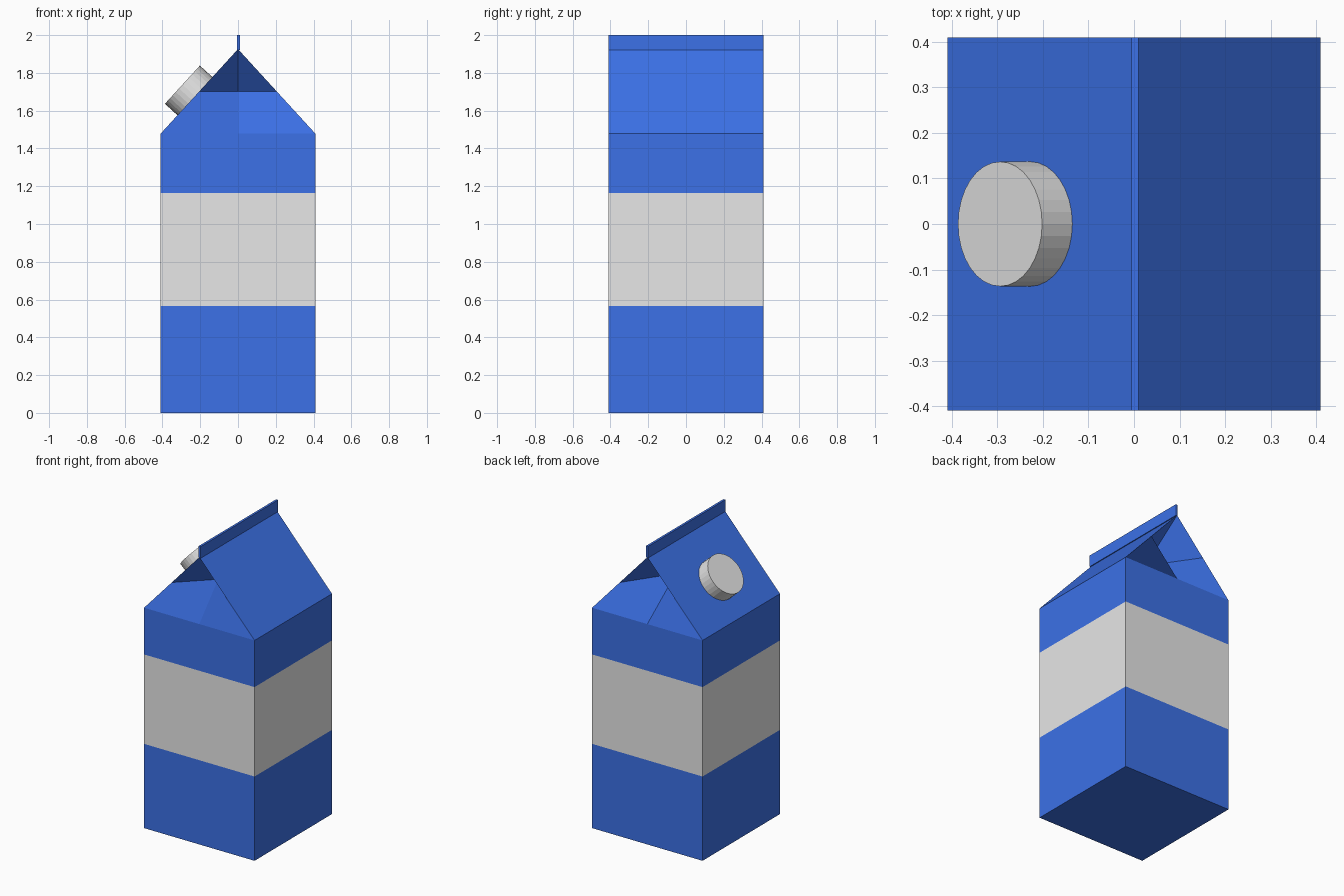
import bpy, bmesh, math
from mathutils import Vector

cube = bpy.data.objects.get("Cube")
if cube:
    bpy.data.objects.remove(cube)

HALF = 0.41                      # half width of the carton
SHOULDER, RIDGE, TOP = 1.478, 1.926, 2.0
BAND_LOW, BAND_HIGH = 0.565, 1.165


def material(name, colour):
    mat = bpy.data.materials.new(name)
    mat.use_nodes = True
    mat.diffuse_color = (*colour, 1)
    mat.node_tree.nodes["Principled BSDF"].inputs["Base Color"].default_value = (*colour, 1)
    return mat


blue = material("blue card", (0.045, 0.165, 0.8))
white = material("white", (0.8, 0.8, 0.8))


def finish(name, bm, *mats):
    bmesh.ops.recalc_face_normals(bm, faces=bm.faces)
    mesh = bpy.data.meshes.new(name)
    bm.to_mesh(mesh)
    bm.free()
    for mat in mats:
        mesh.materials.append(mat)
    obj = bpy.data.objects.new(name, mesh)
    bpy.context.collection.objects.link(obj)
    return obj


# Carton: square body with a white band and a folded gable roof
bm = bmesh.new()
signs = [(-1, -1), (1, -1), (1, 1), (-1, 1)]
rings = [[bm.verts.new((sx * HALF, sy * HALF, z)) for sx, sy in signs]
         for z in (0, BAND_LOW, BAND_HIGH, SHOULDER)]
bm.faces.new(rings[0][::-1])

mid_z = (SHOULDER + RIDGE) / 2
ends = {}
for sy, depth in ((-1, 0.2), (1, 0.3)):      # depth of the tucked-in fold
    y = sy * HALF
    ends[sy] = {
        "foot": bm.verts.new((0, y, SHOULDER)),
        "tuck": bm.verts.new((0, y - sy * depth, mid_z)),
        "peak": bm.verts.new((0, y, RIDGE)),
        -1: bm.verts.new((-HALF / 2, y, mid_z)),
        1: bm.verts.new((HALF / 2, y, mid_z)),
    }

for level in range(3):
    low, high = rings[level], rings[level + 1]
    for i in range(4):
        j = (i + 1) % 4
        loop = [low[i], low[j], high[j], high[i]]
        if level == 2 and i in (0, 2):
            loop.insert(3, ends[-1 if i == 0 else 1]["foot"])
        face = bm.faces.new(loop)
        face.material_index = int(level == 1)

# Gable folds: a lower panel and an upper tucked panel on each half
corner = dict(zip(signs, rings[3]))
for sy, end in ends.items():
    for sx in (-1, 1):
        bm.faces.new((end["foot"], corner[sx, sy], end[sx], end["tuck"]))
        bm.faces.new((end[sx], end["peak"], end["tuck"]))

# Sloping roof panels
front, back = ends[-1], ends[1]
for sx in (-1, 1):
    bm.faces.new((corner[sx, -1], front[sx], front["peak"],
                  back["peak"], back[sx], corner[sx, 1]))
finish("carton", bm, blue, white)

# Sealed fin along the ridge
bm = bmesh.new()
bmesh.ops.create_cube(bm, size=1)
bmesh.ops.scale(bm, vec=(0.015, 2 * HALF, TOP - RIDGE + 0.004), verts=bm.verts)
bmesh.ops.translate(bm, vec=(0.0025, 0, (TOP + RIDGE - 0.004) / 2), verts=bm.verts)
finish("top_fin", bm, blue)

# Round screw cap standing on the sloping panel
normal = Vector((-(RIDGE - SHOULDER), 0, HALF)).normalized()
bm = bmesh.new()
bmesh.ops.create_cone(bm, cap_ends=True, segments=32,
                      radius1=0.137, radius2=0.137, depth=0.09)
cap = finish("cap", bm, white)
cap.rotation_euler = (0, math.atan2(normal.x, normal.z), 0)
cap.location = Vector((-0.228, 0, RIDGE - 0.228 * (RIDGE - SHOULDER) / HALF)) + normal * 0.045
